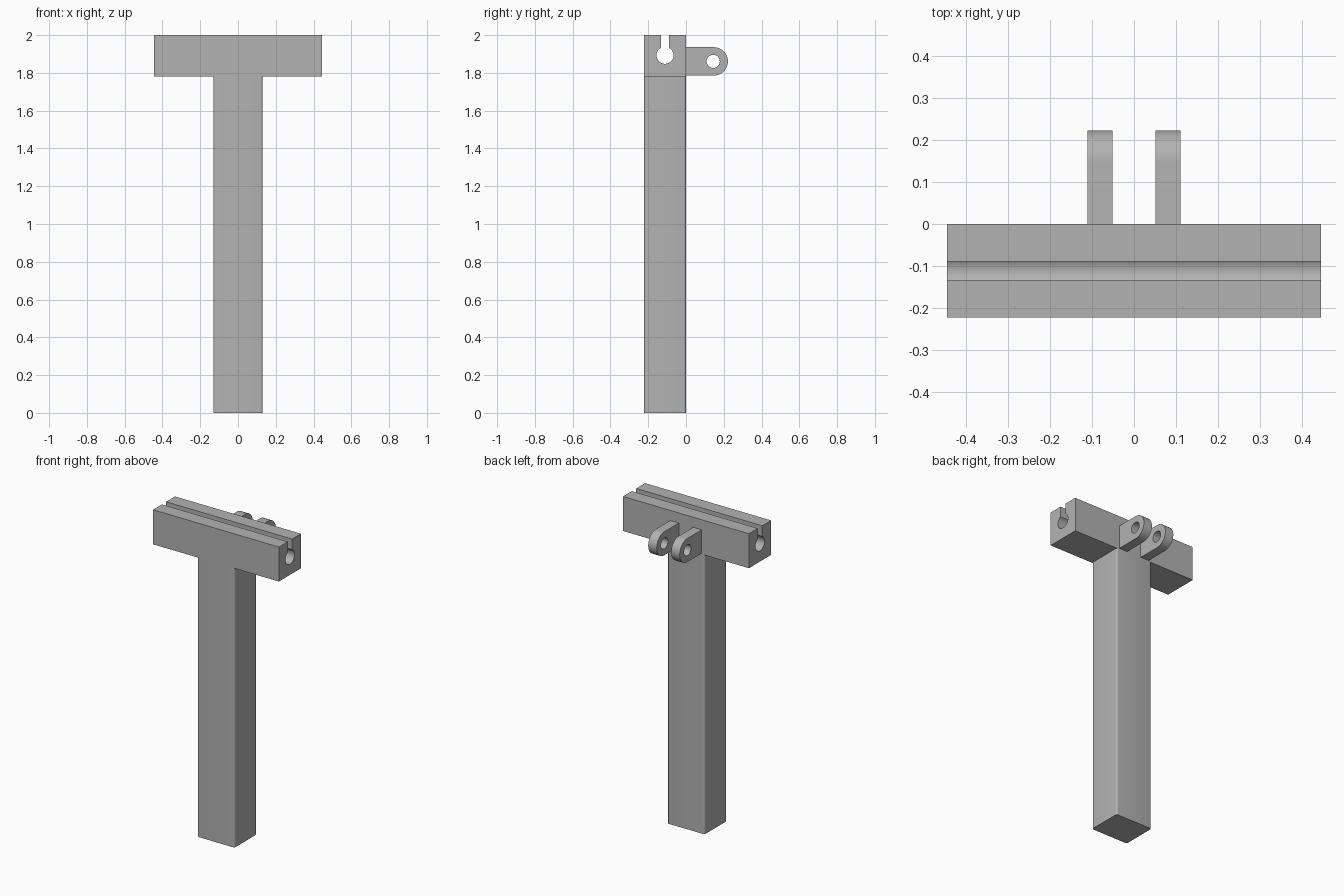
import bpy, bmesh
from math import sin, cos, radians, asin, degrees
from mathutils import Matrix, Vector

cube = bpy.data.objects.get("Cube")
if cube:
    bpy.data.objects.remove(cube, do_unlink=True)

GREY = (0.45, 0.45, 0.45, 1)
grey = bpy.data.materials.new("plain grey")
grey.use_nodes = True
grey.diffuse_color = GREY
grey.node_tree.nodes["Principled BSDF"].inputs["Base Color"].default_value = GREY

# Profile axes (y, z) extruded along x
SIDEWAYS = Matrix(((0, 0, 1, 0), (1, 0, 0, 0), (0, 1, 0, 0), (0, 0, 0, 1)))
UPRIGHT = Matrix.Identity(4)


def arc(cx, cy, r, start, end, steps):
    angles = [radians(start + (end - start) * i / steps) for i in range(steps + 1)]
    return [(cx + r * cos(a), cy + r * sin(a)) for a in angles]


def extrude_profile(name, outlines, low, high, axes):
    """Fill closed outlines (inner ones become holes) and extrude from low to high."""
    curve = bpy.data.curves.new(name, "CURVE")
    curve.dimensions = "2D"
    curve.fill_mode = "BOTH"
    curve.extrude = (high - low) / 2
    for points in outlines:
        spline = curve.splines.new("POLY")
        spline.points.add(len(points) - 1)
        for p, (u, v) in zip(spline.points, points):
            p.co = (u, v, 0, 1)
        spline.use_cyclic_u = True
    temp = bpy.data.objects.new(name + "_curve", curve)
    bpy.context.collection.objects.link(temp)
    graph = bpy.context.evaluated_depsgraph_get()
    mesh = bpy.data.meshes.new_from_object(temp.evaluated_get(graph))
    bpy.data.objects.remove(temp, do_unlink=True)
    bpy.data.curves.remove(curve)

    bm = bmesh.new()
    bm.from_mesh(mesh)
    bmesh.ops.remove_doubles(bm, verts=bm.verts, dist=0.0001)
    bm.transform(axes @ Matrix.Translation(Vector((0, 0, (low + high) / 2))))
    bmesh.ops.recalc_face_normals(bm, faces=bm.faces)
    bm.to_mesh(mesh)
    bm.free()
    mesh.name = name
    mesh.materials.clear()
    mesh.materials.append(grey)
    obj = bpy.data.objects.new(name, mesh)
    bpy.context.collection.objects.link(obj)
    bpy.ops.object.select_all(action="DESELECT")
    obj.select_set(True)
    bpy.context.view_layer.objects.active = obj
    bpy.ops.object.shade_smooth_by_angle(angle=radians(30))
    return obj


DEPTH, JOINT, TOP = 0.222, 1.78, 2.0
MID = -DEPTH / 2

# Post with softly rounded upright edges
half, r = 0.131, 0.012
post = []
for cx, cy, a in ((half - r, -r, 0), (r - half, -r, 90),
                  (r - half, r - DEPTH, 180), (half - r, r - DEPTH, 270)):
    post += arc(cx, cy, r, a, a + 90, 5)
extrude_profile("post", [post], 0, JOINT, UPRIGHT)

# Crossbar with a keyhole groove running its full length
slot, bore, bore_z = 0.022, 0.045, 1.893
gap = degrees(asin(slot / bore))
keyhole = arc(MID, bore_z, bore, 90 + gap, 450 - gap, 36)
crossbar = [(0, TOP), (0, JOINT), (-DEPTH, JOINT), (-DEPTH, TOP), (MID - slot, TOP)]
crossbar += keyhole + [(MID + slot, TOP)]
extrude_profile("crossbar", [crossbar], -0.444, 0.444, SIDEWAYS)

# Pair of hinge lugs on the back, each with a pin hole
lug_y, lug_z, lug_r = 0.147, 1.861, 0.075
lug = [(0, lug_z - lug_r)] + arc(lug_y, lug_z, lug_r, -90, 90, 24) + [(0, lug_z + lug_r)]
pin_hole = arc(lug_y - 0.003, lug_z, 0.035, 0, 345, 23)
for name, low in (("right_lug", -0.111), ("left_lug", 0.051)):
    extrude_profile(name, [lug, pin_hole], low, low + 0.06, SIDEWAYS)
